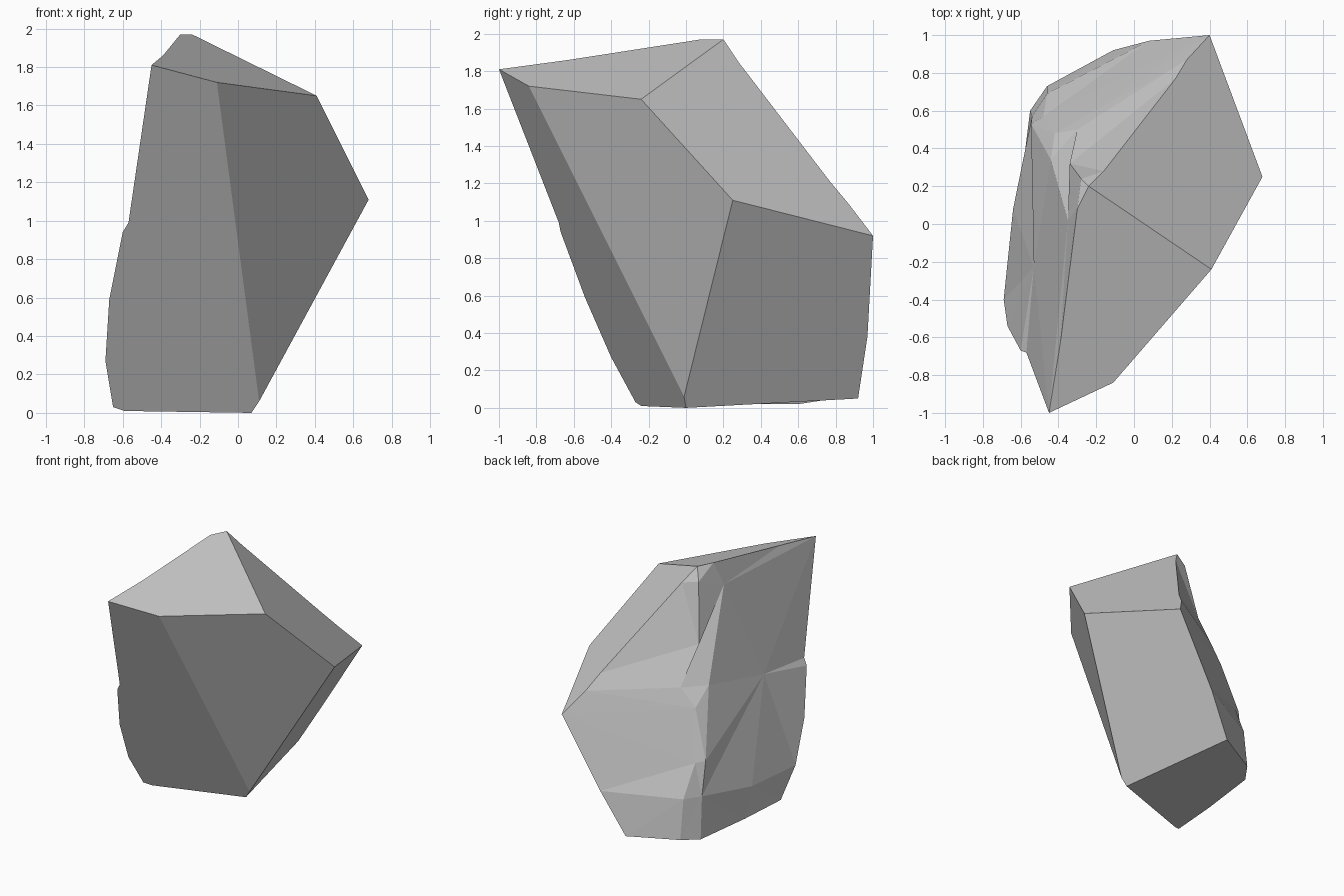
import bpy, bmesh

if "Cube" in bpy.data.objects:
    bpy.data.objects.remove(bpy.data.objects["Cube"])

bm = bmesh.new()


def rail(*points):
    return [bm.verts.new(p) for p in points]


def stitch(a, b):
    """Triangulate between two rails, always stepping to the higher next point."""
    i = j = 0
    while i < len(a) - 1 or j < len(b) - 1:
        step_a = j == len(b) - 1 or (i < len(a) - 1 and a[i + 1].co.z >= b[j + 1].co.z)
        nxt = a[i + 1] if step_a else b[j + 1]
        tri = [a[i], b[j], nxt]
        if len(set(tri)) == 3:
            bm.faces.new(tri)
        if step_a:
            i += 1
        else:
            j += 1


# corners of the clean cut facets
top_mid, top_right, right_tip, low_front, foot = rail(
    (-.11, -.84, 1.72), (.41, -.24, 1.65), (.68, .25, 1.11), (.11, -.01, .06), (.07, 0, 0))
foot_left, = rail((-.59, -.24, .01))

# rails running top to bottom over the weathered left and back sides
left = rail((-.30, .08, 1.97), (-.39, -.63, 1.86), (-.45, -1, 1.81), (-.57, -.68, .99),
            (-.60, -.67, .94), (-.67, -.54, .59), (-.69, -.40, .27), (-.65, -.27, .03))
mid = rail((-.35, .02, 1.785), (-.53, -.23, 1.02), (-.64, .08, .27), (-.61, .12, .02))
ridge = [mid[0]] + rail((-.44, .34, 1.126), (-.545, .53, .62), (-.54, .57, .35), (-.55, .60, .02))
back = rail((-.28, .24, 1.87), (-.34, .32, 1.42), (-.30, .50, 1.13), (-.42, .48, .99),
            (-.48, .57, .60), (-.46, .69, .35), (-.46, .73, .04))
right = rail((-.24, .20, 1.97), (-.16, .28, 1.85), (.22, .77, 1.21), (.28, .87, 1.09),
             (.40, 1, .92), (.08, .97, .38), (-.11, .92, .05))

# weathered surface
stitch(left, mid)
stitch(mid, ridge)
stitch(ridge, back)
stitch(back, right)
bm.faces.new([left[0], mid[0], back[0]])
bm.faces.new([left[0], back[0], right[0]])

# flat facets: top, front left, front right, upper right, lower right, base
for loop in (
    [left[2], top_mid, top_right, right[0], left[0], left[1]],
    left[2:] + [foot_left, foot, low_front, top_mid],
    [top_mid, low_front, right_tip, top_right],
    [top_right, right_tip] + right[4::-1],
    [right_tip, low_front, foot] + right[:3:-1],
    [left[-1], mid[-1], ridge[-1], back[-1], right[-1], foot, foot_left],
):
    bm.faces.new(loop)

bmesh.ops.recalc_face_normals(bm, faces=bm.faces)
mesh = bpy.data.meshes.new("rock")
bm.to_mesh(mesh)
bm.free()
rock = bpy.data.objects.new("rock", mesh)
bpy.context.collection.objects.link(rock)
